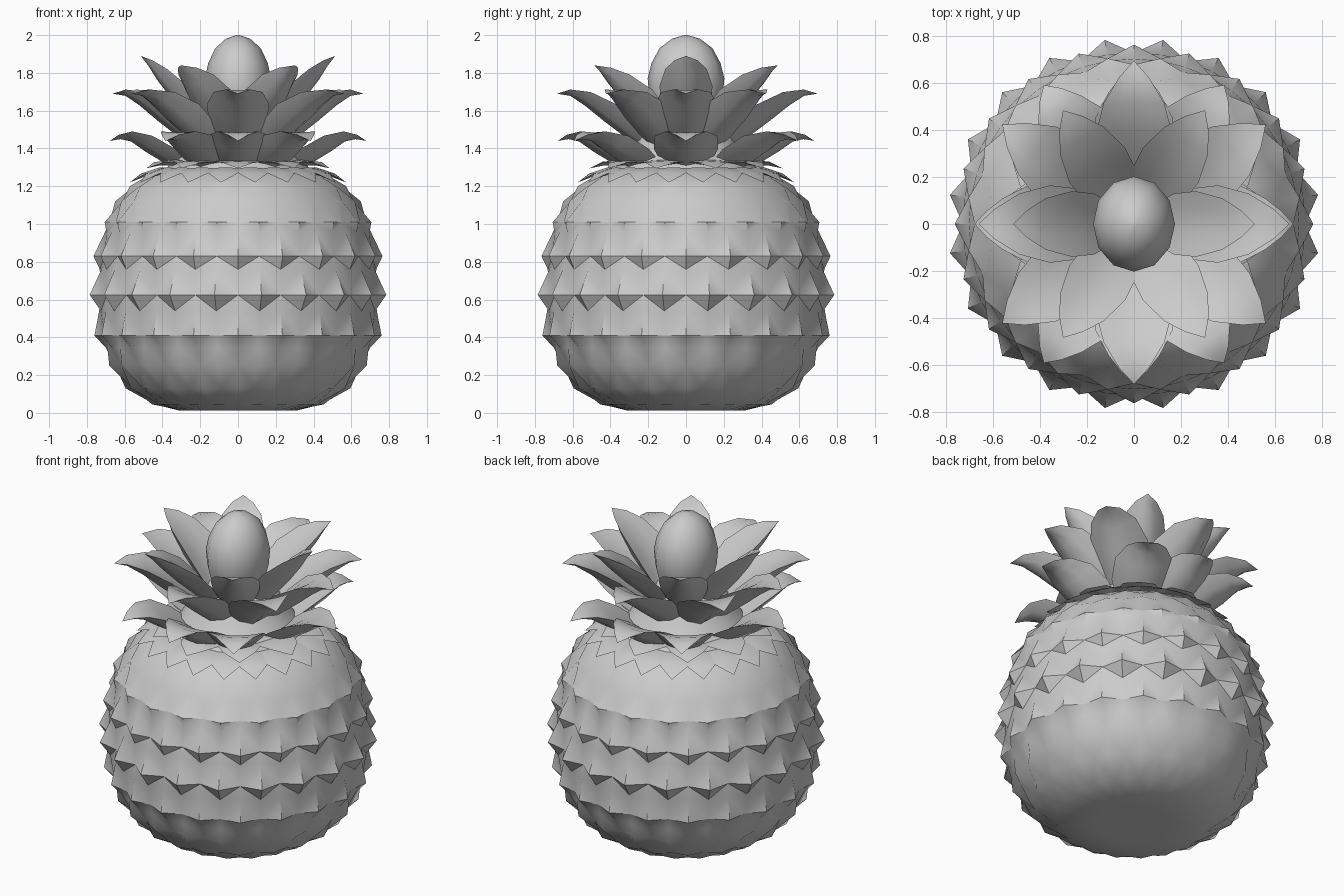
import bpy, bmesh, math
from mathutils import Vector

if "Cube" in bpy.data.objects:
    bpy.data.objects.remove(bpy.data.objects["Cube"])


def finish(bm, name, angle):
    bmesh.ops.remove_doubles(bm, verts=bm.verts, dist=1e-4)
    bmesh.ops.recalc_face_normals(bm, faces=bm.faces)
    me = bpy.data.meshes.new(name)
    bm.to_mesh(me)
    bm.free()
    ob = bpy.data.objects.new(name, me)
    bpy.context.collection.objects.link(ob)
    bpy.ops.object.select_all(action='DESELECT')
    bpy.context.view_layer.objects.active = ob
    ob.select_set(True)
    bpy.ops.object.shade_smooth_by_angle(angle=math.radians(angle))
    return ob


def lathe(name, rows, n, angle, sx=1.0, sy=1.0):
    """Rows of (radius, z, spike depth); spikes alternate from spiked row to row."""
    bm = bmesh.new()
    rings, parity = [], 0
    for r, z, d in rows:
        ring = []
        for j in range(n):
            a = 2 * math.pi * j / n
            rr = r - (d if (parity + j) % 2 else 0)
            ring.append(bm.verts.new((rr * math.cos(a) * sx, rr * math.sin(a) * sy, z)))
        parity += d > 0
        rings.append((ring, parity))
    for (lo, par), (hi, _) in zip(rings, rings[1:]):
        for j in range(n):
            k = (j + 1) % n
            # alternate the diagonals so the spikes become little pyramids
            if (par + j) % 2:
                bm.faces.new((lo[j], lo[k], hi[j]))
                bm.faces.new((lo[k], hi[k], hi[j]))
            else:
                bm.faces.new((lo[j], lo[k], hi[k]))
                bm.faces.new((lo[j], hi[k], hi[j]))
    bm.faces.new(rings[0][0][::-1])
    bm.faces.new(rings[-1][0])
    return finish(bm, name, angle)


def leaves(name, path, placements, thick, cup):
    """Ring of pointed, cupped leaves. Path: (radius, z, half width).
    Placement: (angle, radial stretch, drop)."""
    bm = bmesh.new()
    wmax = max(p[2] for p in path)
    for deg, stretch, drop in placements:
        a = math.radians(deg)
        out, side = Vector((math.cos(a), math.sin(a), 0)), Vector((-math.sin(a), math.cos(a), 0))
        secs = []
        for i, (r, z, w) in enumerate(path):
            p, q = path[max(i - 1, 0)], path[min(i + 1, len(path) - 1)]
            t = Vector((q[0] - p[0], 0, q[1] - p[1])).normalized()
            up = out * -t.z + Vector((0, 0, t.x))
            c = out * r * stretch + Vector((0, 0, z - drop * i / (len(path) - 1)))
            f = w / wmax
            if w == 0:
                secs.append([bm.verts.new(c)])
                continue
            h = cup * f ** 3
            shape = [(-1, h), (-.5, h * .3), (0, 0), (.5, h * .3), (1, h),
                     (.55, -thick * .6 * f), (0, -thick * f), (-.55, -thick * .6 * f)]
            secs.append([bm.verts.new(c + side * s * w + up * v) for s, v in shape])
        for A, B in zip(secs, secs[1:]):
            for k in range(8):
                m = (k + 1) % 8
                if len(B) == 1:
                    bm.faces.new((A[k], A[m], B[0]))
                else:
                    bm.faces.new((A[k], A[m], B[m], B[k]))
        bm.faces.new(secs[0])
    return finish(bm, name, 50)


def mirrored(deg, stretch, drop=0):
    return [(d, stretch, drop) for d in (deg, 180 - deg, 180 + deg, -deg)]


def ring(n, start=0):
    return [(start + 360 * i / n, 1, 0) for i in range(n)]


# Fruit body: spiked rows with plain valley rows tucked under them
lathe("fruit_body", [
    (.20, .012, 0), (.31, .012, .02), (.46, .045, .02), (.595, .13, .03), (.69, .25, .04),
    (.70, .345, 0), (.76, .41, .045), (.735, .54, 0), (.795, .625, .065),
    (.732, .76, 0), (.765, .83, .05), (.705, .955, 0), (.715, 1.01, .035),
    (.65, 1.12, .03), (.58, 1.20, .03), (.46, 1.27, 0), (.34, 1.30, 0)], 40, 40)

# Low frill of small leaves around the shoulder
leaves("collar_lower", [(.30, 1.29, .06), (.42, 1.30, .10), (.51, 1.27, .075), (.58, 1.22, 0)],
       ring(20, 9), .03, -.01)
leaves("collar_upper", [(.22, 1.32, .08), (.34, 1.34, .13), (.44, 1.33, .09), (.51, 1.295, 0)],
       ring(10, 18), .03, -.01)

# Crown core and central bud
lathe("crown_core", [(.40, 1.27, 0), (.34, 1.34, 0), (.27, 1.43, 0), (.22, 1.52, 0),
                     (.12, 1.58, 0)], 16, 60)
lathe("crown_bud", [(.10, 1.45, 0), (.15, 1.56, 0), (.18, 1.68, 0), (.188, 1.77, 0),
                    (.17, 1.85, 0), (.13, 1.93, 0), (.07, 1.98, 0), (.01, 2.0, 0)],
      12, 60, .93, 1.08)

# Three tiers of crown leaves
leaves("crown_leaves_lower",
       [(.20, 1.29, .11), (.34, 1.38, .17), (.46, 1.45, .165), (.56, 1.485, .11),
        (.63, 1.472, .055), (.68, 1.44, 0)],
       [(0, 1, 0), (180, 1, 0), (90, 1, 0), (-90, 1, 0)] + mirrored(57, 1.04), .075, .02)
leaves("crown_leaves_middle",
       [(.12, 1.38, .09), (.25, 1.50, .15), (.38, 1.61, .165), (.50, 1.685, .13),
        (.60, 1.71, .065), (.67, 1.69, 0)],
       [(0, .99, 0), (180, .99, 0), (90, 1.04, 0), (-90, 1.02, 0)] + mirrored(37, 1.05), .08, .03)
leaves("crown_leaves_upper",
       [(.09, 1.45, .08), (.19, 1.59, .13), (.29, 1.71, .14), (.39, 1.81, .11),
        (.46, 1.865, .06), (.52, 1.89, 0)],
       [(0, .99, 0), (180, .99, 0)] + mirrored(58, 1.1, .05), .08, .03)
